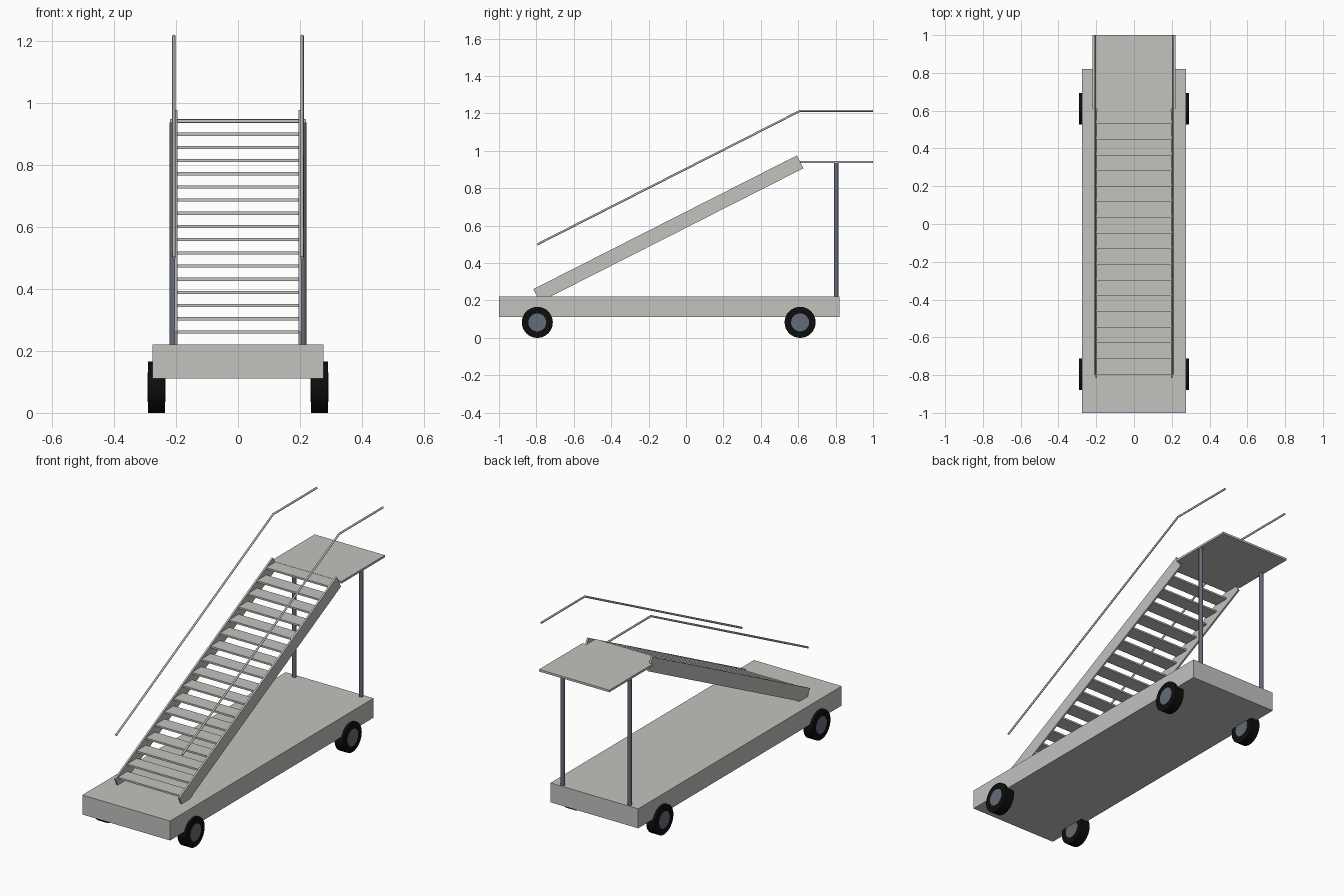
import bpy
import math
from mathutils import Vector

cube = bpy.data.objects.get("Cube")
if cube:
    bpy.data.objects.remove(cube, do_unlink=True)


def material(name, colour):
    m = bpy.data.materials.new(name)
    m.use_nodes = True
    m.diffuse_color = (*colour, 1)
    m.node_tree.nodes["Principled BSDF"].inputs["Base Color"].default_value = (*colour, 1)
    return m


GREY = material("light grey paint", (0.54, 0.54, 0.52))
STEEL = material("blue grey steel", (0.13, 0.15, 0.19))
RUBBER = material("black rubber", (0.004, 0.004, 0.004))


def box(name, centre, size, mat, tilt=0):
    bpy.ops.mesh.primitive_cube_add(size=1, location=centre, rotation=(tilt, 0, 0))
    ob = bpy.context.object
    ob.name = name
    ob.scale = size
    ob.data.materials.append(mat)
    bpy.ops.object.transform_apply(location=False, rotation=False, scale=True)
    return ob


def rod(name, start, end, radius, mat, sides):
    a, b = Vector(start), Vector(end)
    bpy.ops.mesh.primitive_cylinder_add(vertices=sides, radius=radius, depth=(b - a).length,
                                        location=(a + b) / 2)
    ob = bpy.context.object
    ob.name = name
    ob.rotation_euler = (b - a).to_track_quat('Z', 'Y').to_euler()
    ob.data.materials.append(mat)
    bpy.ops.object.shade_smooth_by_angle(angle=math.radians(50))
    return ob


def handrail(name, points):
    curve = bpy.data.curves.new(name, 'CURVE')
    curve.dimensions = '3D'
    curve.bevel_depth = 0.0055
    curve.bevel_resolution = 2
    curve.use_fill_caps = True
    spline = curve.splines.new('POLY')
    spline.points.add(len(points) - 1)
    for p, co in zip(spline.points, points):
        p.co = (*co, 1)
    curve.materials.append(GREY)
    ob = bpy.data.objects.new(name, curve)
    bpy.context.collection.objects.link(ob)


# Chassis and upper platform
box("chassis", (0, -0.09, 0.166), (0.55, 1.82, 0.11), GREY)
box("platform", (0, 0.806, 0.941), (0.44, 0.388, 0.012), GREY)

# Open treads climbing to the platform
STEPS = 17
RISE, RUN = 0.0425, 0.0828
for i in range(STEPS):
    box(f"tread_{i + 1}", (0, -0.753 + i * RUN, 0.261 + i * RISE), (0.392, 0.085, 0.01), GREY)

# Paired parts on both sides
for side, s in (("left", 1), ("right", -1)):
    box(f"{side}_stringer", (s * 0.2, -0.094, 0.584), (0.01, 1.58, 0.077), GREY,
        math.radians(26.9))
    rod(f"{side}_post", (s * 0.209, 0.803, 0.21), (s * 0.209, 0.803, 0.936), 0.012, STEEL, 16)
    x = s * 0.207
    handrail(f"{side}_handrail", [(x, -0.795, 0.5), (x, 0.61, 1.214), (x, 1, 1.214)])
    for end, y in (("front", -0.795), ("rear", 0.61)):
        rod(f"{end}_{side}_tyre", (s * 0.236, y, 0.083), (s * 0.29, y, 0.083), 0.083, RUBBER, 32)
        rod(f"{end}_{side}_hub", (s * 0.234, y, 0.083), (s * 0.292, y, 0.083), 0.048, STEEL, 32)
